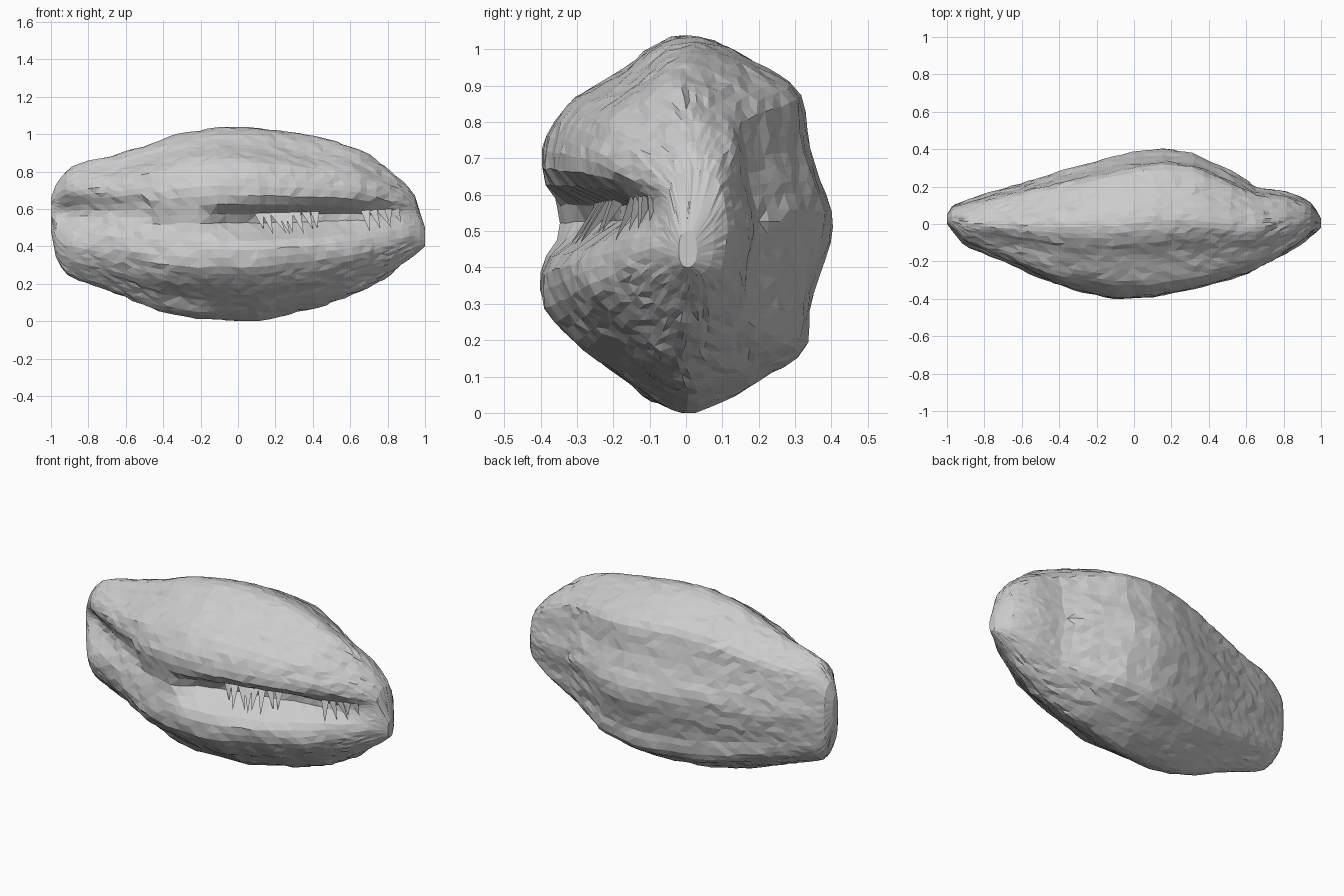
import bpy, bmesh, math, random
from mathutils import Vector, noise

if "Cube" in bpy.data.objects:
    bpy.data.objects.remove(bpy.data.objects["Cube"])

random.seed(4)

# Outline curves along the length: (x, value)
TOP = [(-1, .66), (-.97, .74), (-.9, .82), (-.8, .86), (-.7, .875), (-.5, .94), (-.3, 1.01), (-.1, 1.04),
       (.1, 1.038), (.3, 1.01), (.5, .97), (.65, .92), (.8, .82), (.93, .7), (.955, .65), (.98, .55), (1, .5)]
BOTTOM = [(-1, .48), (-.97, .33), (-.92, .25), (-.8, .2), (-.6, .125), (-.4, .05), (-.2, .005), (.1, 0),
          (.4, .06), (.65, .15), (.8, .24), (.93, .34), (1, .40)]
BACK = [(-1, .05), (-.97, .1), (-.8, .16), (-.6, .22), (-.4, .28), (-.2, .34), (0, .39), (.15, .405),
        (.32, .38), (.42, .33), (.5, .29), (.65, .2), (.8, .175), (.9, .14), (.95, .11), (.985, .06), (1, .03)]
FRONT = [(-1, 0), (-.97, .05), (-.9, .125), (-.7, .2), (-.4, .33), (-.1, .4), (.1, .395), (.4, .33),
         (.6, .27), (.8, .17), (.9, .11), (.97, .05), (1, .02)]
# Depth of the groove / mouth as a share of the front bulge
GROOVE = [(-1, 1.2), (-.95, 1.2), (-.85, .65), (-.7, .3), (-.4, .1), (-.22, .06), (-.15, .15), (-.05, .3),
          (.1, .46), (.5, .5), (.7, .42), (.85, .35), (.94, .3), (1, .1)]
# Cross-section (y, z) in unit box, starting at the mouth, clockwise
SECTION = [(-1, .10), (-1, .28), (-.96, .45), (-.8, .64), (-.46, .79), (-.2, .95), (0, 1), (.27, .94),
           (.55, .83), (.75, .72), (.81, .55), (.88, .3), (1, .02), (.93, -.22), (.84, -.45), (.8, -.68),
           (.5, -.83), (.25, -.94), (0, -1), (-.25, -.93), (-.45, -.8), (-.75, -.64), (-.97, -.46),
           (-1, -.3), (-.99, -.15), (-.98, -.03)]


def lookup(curve, x):
    for (a, p), (b, q) in zip(curve, curve[1:]):
        if x <= b:
            return p + (q - p) * (x - a) / (b - a)
    return curve[-1][1]


def resample(points, count):
    """Even points round a closed Catmull-Rom loop."""
    n, fine = len(points), []
    for i in range(n):
        a, b, c, d = (Vector(points[(i + k - 1) % n]) for k in range(4))
        for s in range(12):
            t = s / 12
            fine.append(.5 * (2 * b + (c - a) * t + (2 * a - 5 * b + 4 * c - d) * t * t
                              + (3 * b - a - 3 * c + d) * t ** 3))
    gaps = [(fine[(i + 1) % len(fine)] - fine[i]).length for i in range(len(fine))]
    step, run, out = sum(gaps) / count, 0, []
    for p, g in zip(fine, gaps):
        if run >= len(out) * step - 1e-6 and len(out) < count:
            out.append(p)
        run += g
    return out


def mouth_height(x):
    return .58 if x < -.5 else .545 + .03 * max(0, x)


def groove(x, z):
    """Mouth profile: steep upper lip, long sloping lower lip; a soft furrow at the left."""
    d = z - mouth_height(x)
    open_mouth = -.2 < x < .95
    width = (.06 if open_mouth else .08) if d > 0 else (.085 if open_mouth else .09)
    return lookup(GROOVE, x) * math.exp(-(d / width) ** 2)


# Shell body lofted from cross-sections
bm = bmesh.new()
loop = resample(SECTION, 68)
count = 46
stations = [-math.cos(math.pi * i / count) * .4 + (-1 + 2 * i / count) * .6 for i in range(count + 1)]
rings = []
for x in stations:
    top, low = lookup(TOP, x), lookup(BOTTOM, x)
    mid, half = (top + low) / 2, (top - low) / 2
    back, front = lookup(BACK, x), lookup(FRONT, x)
    y_mid, y_half = (back - front) / 2, (back + front) / 2
    ease = 1 - abs(x) ** 5
    ring = []
    for u, v in loop:
        # sections turn into a blunt oval toward the ends
        power = 2.6
        r = (abs(u) ** power + abs(v) ** power) ** (1 / power)
        k = .9 * abs(x) ** 5
        u2, v2 = u + (u / r - u) * k, v + (v / r - v) * k
        z = mid + v2 * half
        y = y_mid + u2 * y_half
        if u < 0:
            y += groove(x, z) * front * min(1, -u * 1.3)
        p = Vector((x, y, z))
        n = noise.noise(Vector((x * 3, y * 8, z * 11)))
        p += Vector((0, u, v)) * (.01 * n * ease)
        p += Vector((random.uniform(-.013, .013), random.uniform(-.003, .003),
                     random.uniform(-.003, .003))) * ease
        p.z = max(p.z, 0)
        ring.append(bm.verts.new(p))
    rings.append(ring)
for a, b in zip(rings, rings[1:]):
    for i in range(len(loop)):
        j = (i + 1) % len(loop)
        bm.faces.new((a[i], a[j], b[j], b[i]))
for ring in (rings[0], rings[-1]):
    bm.faces.new(ring)
bmesh.ops.triangulate(bm, faces=bm.faces[:])
bmesh.ops.recalc_face_normals(bm, faces=bm.faces[:])
mesh = bpy.data.meshes.new("shell_body")
bm.to_mesh(mesh)
bm.free()
bpy.context.collection.objects.link(bpy.data.objects.new("shell_body", mesh))


def front_surface(x, z):
    return -lookup(FRONT, x) * (1 - groove(x, z))


# Ragged teeth: webs from the upper lip leaning across to the lower lip
bm = bmesh.new()
tooth_xs = [.11, .15, .19, .23, .27, .31, .36, .41, .68, .72, .76, .8, .84]
for x in tooth_xs:
    root_z = mouth_height(x) + .03
    tip_z = root_z - random.uniform(.07, .13)
    tip_x = x + random.uniform(.01, .07)
    tip = bm.verts.new((tip_x, front_surface(tip_x, tip_z) - .005, tip_z))
    y = front_surface(x, root_z)
    base = [bm.verts.new(p) for p in ((x - .025, y, root_z), (x + .025, y, root_z),
                                      (x, y + .03, root_z - .01))]
    bm.faces.new(base)
    for i in range(3):
        bm.faces.new((base[i], base[(i + 1) % 3], tip))
bmesh.ops.recalc_face_normals(bm, faces=bm.faces[:])
mesh = bpy.data.meshes.new("mouth_teeth")
bm.to_mesh(mesh)
bm.free()
bpy.context.collection.objects.link(bpy.data.objects.new("mouth_teeth", mesh))
